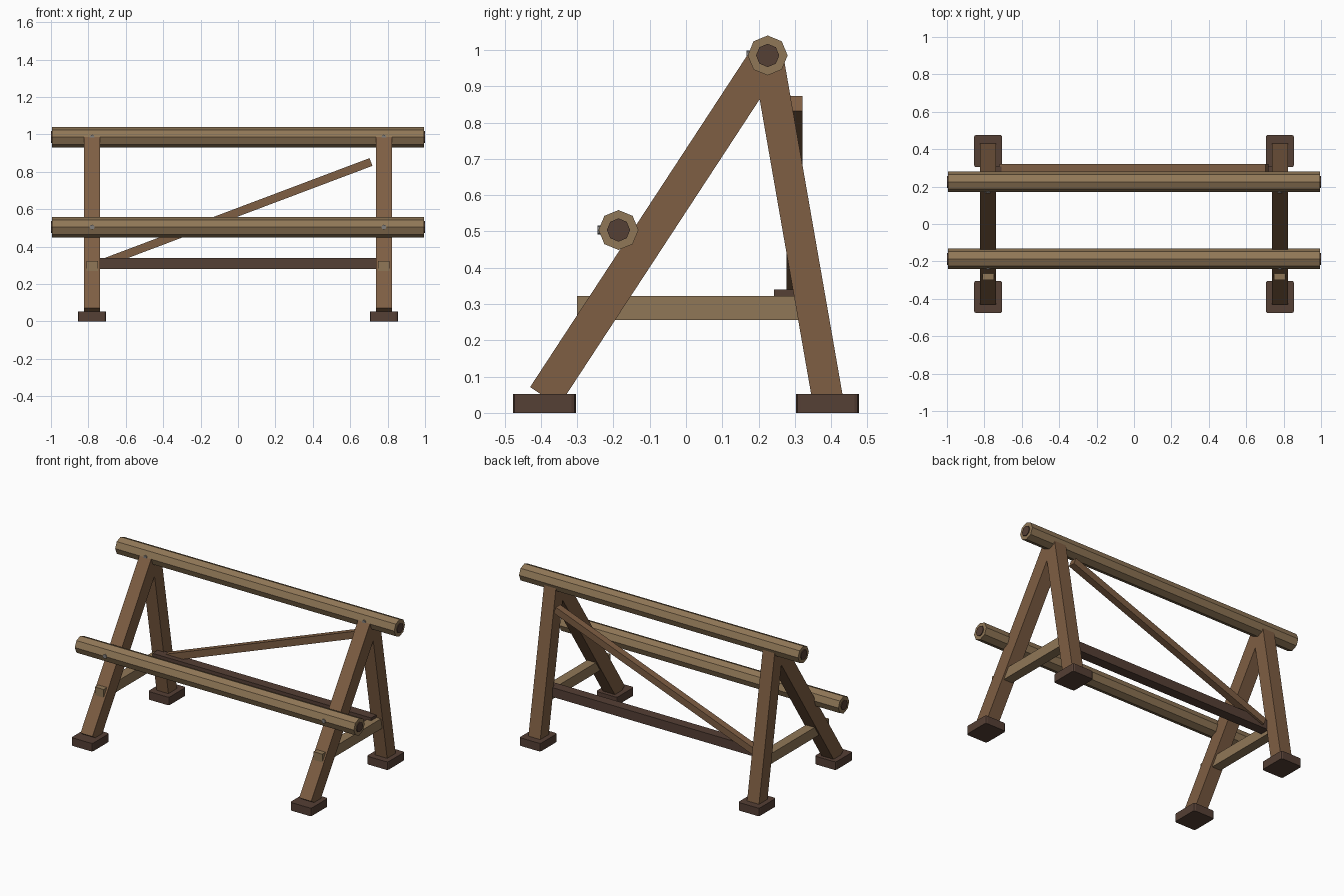
import bpy, bmesh, math
from mathutils import Vector, Matrix

if "Cube" in bpy.data.objects:
    bpy.data.objects.remove(bpy.data.objects["Cube"])


def material(name, rgb):
    m = bpy.data.materials.new(name)
    m.diffuse_color = (*rgb, 1)
    m.use_nodes = True
    m.node_tree.nodes["Principled BSDF"].inputs["Base Color"].default_value = m.diffuse_color
    return m


BROWN = material("brown_wood", (0.21, 0.112, 0.056))
LIGHT = material("light_wood", (0.28, 0.185, 0.095))
DARK = material("dark_wood", (0.09, 0.05, 0.035))
METAL = material("metal", (0.22, 0.21, 0.2))


def finish(name, bm, mat, matrix):
    me = bpy.data.meshes.new(name)
    bm.to_mesh(me)
    bm.free()
    me.transform(matrix)
    me.materials.append(mat)
    ob = bpy.data.objects.new(name, me)
    bpy.context.collection.objects.link(ob)
    return ob


def box(name, center, size, mat, bevel=0):
    bm = bmesh.new()
    bmesh.ops.create_cube(bm, size=1)
    bmesh.ops.scale(bm, vec=size, verts=bm.verts)
    if bevel:  # chamfer the upright corners only
        edges = [e for e in bm.edges
                 if abs(e.verts[0].co.z - e.verts[1].co.z) > 1e-4]
        bmesh.ops.bevel(bm, geom=edges, offset=bevel, segments=2,
                        profile=0.5, affect='EDGES')
    return finish(name, bm, mat, Matrix.Translation(center))


def beam(name, a, b, across, width, depth, mat):
    """Square timber from a to b; width is measured along 'across'."""
    a, b = Vector(a), Vector(b)
    z = (b - a).normalized()
    x = Vector(across)
    y = z.cross(x)
    m = Matrix((x, y, z)).transposed().to_4x4()
    m.translation = (a + b) / 2
    bm = bmesh.new()
    bmesh.ops.create_cube(bm, size=1)
    bmesh.ops.scale(bm, vec=(width, depth, (b - a).length), verts=bm.verts)
    return finish(name, bm, mat, m)


def octagon_rod(name, center, axis, radius, length, mat):
    bm = bmesh.new()
    bmesh.ops.create_cone(bm, cap_ends=True, segments=8, radius1=radius,
                          radius2=radius, depth=length)
    rot = Matrix.Rotation(math.pi / 2, 4, 'Y' if axis == 'X' else 'X')
    return finish(name, bm, mat, Matrix.Translation(center) @ rot)


# two A-frames with feet and side braces
for side, s in (("left", -1), ("right", 1)):
    x = 0.78 * s
    beam(f"front_leg_{side}", (x, -0.39, 0.045), (x, 0.209, 0.96),
         (1, 0, 0), 0.085, 0.095, BROWN)
    beam(f"back_leg_{side}", (x, 0.39, 0.04), (x, 0.228, 0.968),
         (1, 0, 0), 0.085, 0.085, BROWN)
    box(f"side_brace_{side}", (x, 0.02, 0.289), (0.062, 0.64, 0.066), LIGHT)
    for end, y in (("front", -0.39), ("back", 0.39)):
        box(f"{end}_foot_{side}", (x, y, 0.026), (0.15, 0.173, 0.052), DARK, 0.012)

# rails with dark end grain and bolts
for name, y, z in (("upper", 0.225, 0.985), ("lower", -0.186, 0.504)):
    octagon_rod(f"{name}_rail", (0, y, z), 'X', 0.055, 1.99, LIGHT)
    for side, s in (("left", -1), ("right", 1)):
        octagon_rod(f"{name}_rail_end_{side}", (0.985 * s, y, z), 'X',
                    0.032, 0.03, DARK)
        octagon_rod(f"{name}_bolt_{side}", (0.78 * s, y - 0.033, z), 'Y',
                    0.013, 0.05, METAL)

# back stretcher and diagonal brace
box("back_stretcher", (0, 0.275, 0.31), (1.56, 0.064, 0.06), DARK)
beam("diagonal_brace", (-0.711, 0.299, 0.316), (0.711, 0.299, 0.852),
     (0, 1, 0), 0.045, 0.044, BROWN)
